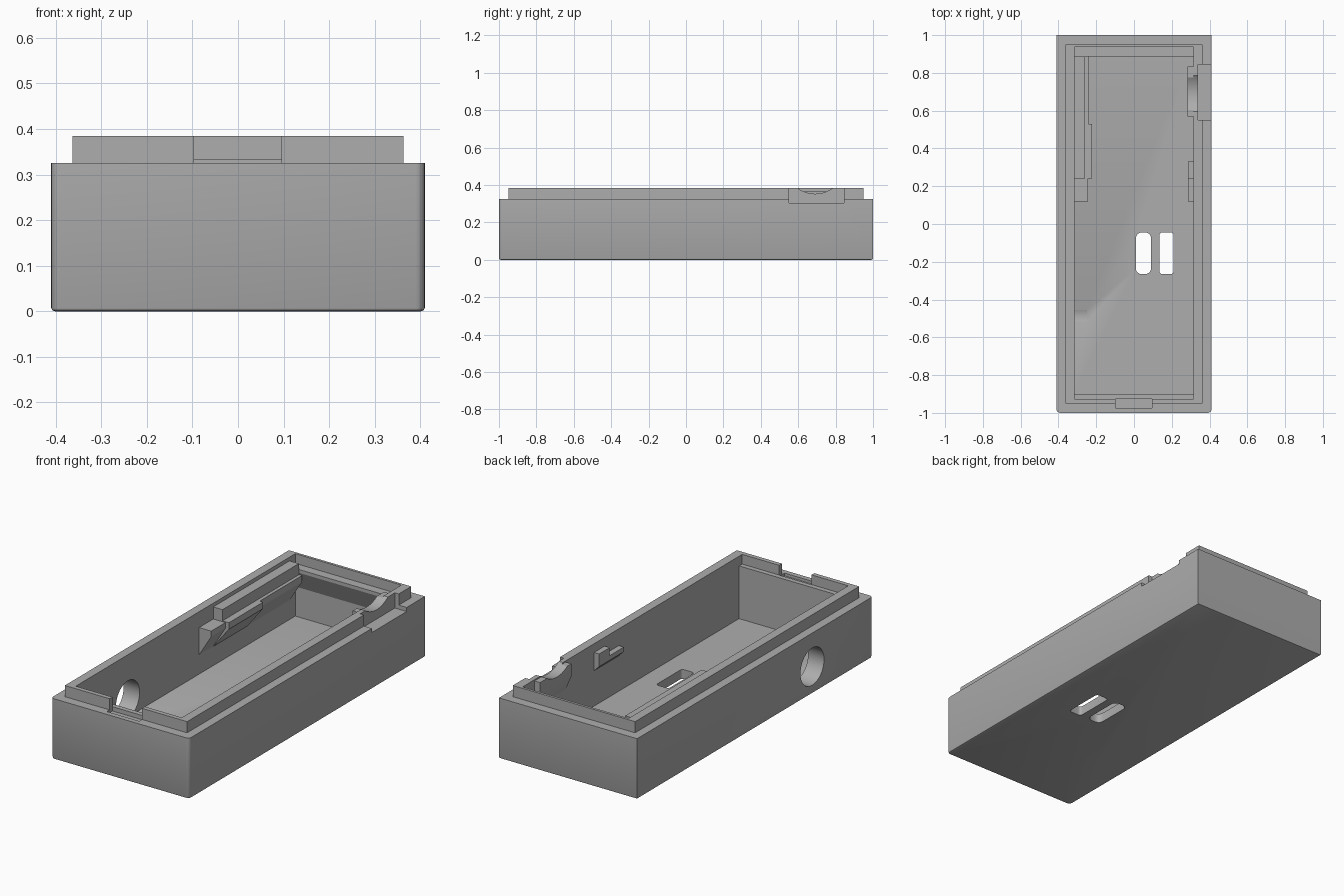
import bpy, bmesh
from mathutils import Vector

old = bpy.data.objects.get("Cube")
if old:
    bpy.data.objects.remove(old, do_unlink=True)

grey = bpy.data.materials.new("plain grey")
grey.use_nodes = True
COLOUR = (0.42, 0.42, 0.42, 1)
grey.diffuse_color = COLOUR
for node in grey.node_tree.nodes:
    if node.type == 'BSDF_PRINCIPLED':
        node.inputs["Base Color"].default_value = COLOUR
        node.inputs["Roughness"].default_value = 0.7


def finish(name, bm):
    bmesh.ops.recalc_face_normals(bm, faces=bm.faces)
    mesh = bpy.data.meshes.new(name)
    bm.to_mesh(mesh)
    bm.free()
    mesh.materials.append(grey)
    obj = bpy.data.objects.new(name, mesh)
    bpy.context.collection.objects.link(obj)
    return obj


def box(name, x, y, z, radius=0, pick=None):
    """Box from ranges; edges accepted by pick(a, b) get rounded."""
    bm = bmesh.new()
    bmesh.ops.create_cube(bm, size=1)
    for v in bm.verts:
        v.co = Vector([r[0] if c < 0 else r[1] for c, r in zip(v.co, (x, y, z))])
    if radius:
        edges = [e for e in bm.edges if pick(e.verts[0].co, e.verts[1].co)]
        bmesh.ops.bevel(bm, geom=edges, offset=radius, segments=5,
                        affect='EDGES', profile=0.5)
    return finish(name, bm)


def prism(name, profile, lo, hi, axis="y"):
    """Extrude a profile: (x, z) points along y, or (y, z) points along x."""
    bm = bmesh.new()
    put = (lambda a, b, t: (a, t, b)) if axis == "y" else (lambda a, b, t: (t, a, b))
    face = bm.faces.new([bm.verts.new(put(a, b, lo)) for a, b in profile])
    out = bmesh.ops.extrude_face_region(bm, geom=[face])
    move = (0, hi - lo, 0) if axis == "y" else (hi - lo, 0, 0)
    bmesh.ops.translate(bm, vec=move,
                        verts=[g for g in out["geom"] if isinstance(g, bmesh.types.BMVert)])
    return finish(name, bm)


def rod(name, x, y, z, radius):
    """Cylinder along x."""
    bpy.ops.mesh.primitive_cylinder_add(vertices=64, radius=radius, depth=x[1] - x[0],
                                        location=(sum(x) / 2, y, z), rotation=(0, 1.570796, 0))
    obj = bpy.context.object
    obj.name = name
    return obj


def combine(target, tool, operation='DIFFERENCE', keep=False):
    tool.hide_render = True
    mod = target.modifiers.new("cut", 'BOOLEAN')
    mod.operation, mod.solver, mod.object = operation, 'EXACT', tool
    bpy.context.view_layer.objects.active = target
    bpy.ops.object.modifier_apply(modifier=mod.name)
    if not keep:
        bpy.data.objects.remove(tool, do_unlink=True)


def upright(a, b):
    return abs(a.z - b.z) > 0.01


# Outer tray with rounded front corners, softened underside and raised lip
case = box("case_shell", (-0.41, 0.41), (-1, 1), (0, 0.325), 0.02,
           lambda a, b: upright(a, b) and a.y < 0)
bm = bmesh.new()
bm.from_mesh(case.data)
bmesh.ops.bevel(bm, geom=[e for e in bm.edges if all(v.co.z < 0.001 for v in e.verts)],
                offset=0.008, segments=2, affect='EDGES', profile=0.5)
bm.to_mesh(case.data)
bm.free()
combine(case, box("lip", (-0.363, 0.363), (-0.95, 0.95), (0.2, 0.385)), 'UNION')

# Cavity, leaving a step at the front
combine(case, box("lower_cavity", (-0.315, 0.315), (-0.9, 0.936), (0.05, 0.36)))
combine(case, box("upper_cavity", (-0.315, 0.315), (-0.926, 0.936), (0.333, 0.5)))

# Front notch and side recess
combine(case, box("front_notch", (-0.097, 0.095), (-0.973, -0.926), (0.31, 0.5)))
combine(case, box("side_recess", (0.34, 0.5), (0.55, 0.845), (0.303, 0.5)))

# Round side opening and two floor slots
combine(case, rod("side_hole", (-0.5, -0.25), -0.485, 0.145, 0.1))
for x, r in (((0.01, 0.09), 0.03), ((0.135, 0.21), 0.015)):
    combine(case, box("floor_slot", x, (-0.265, -0.045), (-0.1, 0.2), r, upright))

# Cable cradle on the left wall, dished together with the wall
cradle = prism("cable_cradle",
               [(0.32, 0.378), (0.282, 0.378), (0.282, 0.31), (0.32, 0.22)], 0.57, 0.835)
dish = rod("dish_cutter", (0.25, 0.36), 0.69, 0.513, 0.16)
combine(cradle, dish, keep=True)
combine(case, dish)

# Sloped ledge under the back lip
prism("back_ledge", [(0.94, 0.333), (0.888, 0.333), (0.888, 0.315), (0.94, 0.2)],
      -0.317, 0.317, "x")


def bracket(name, wall, edge, top, low, y):
    """Wall bracket with a sloped underside."""
    prism(name, [(wall, top), (edge, top), (edge, 0.27), (wall, low)], *y)


# Rail and its brackets on the right wall
box("rail_top", (-0.32, -0.26), (0.24, 0.887), (0.28, 0.365))
bracket("rail_front_bracket", -0.32, -0.243, 0.3, 0.146, (0.12, 0.24))
bracket("rail_wide_bracket", -0.32, -0.222, 0.305, 0.146, (0.24, 0.53))
bracket("rail_back_bracket", -0.32, -0.242, 0.305, 0.146, (0.53, 0.889))

# Small stepped stop on the left wall
bracket("stop_low", 0.32, 0.285, 0.295, 0.235, (0.12, 0.24))
bracket("stop_high", 0.32, 0.285, 0.338, 0.235, (0.24, 0.33))

# Smooth the rounded edges only
for obj in (case, cradle):
    bpy.ops.object.select_all(action='DESELECT')
    obj.select_set(True)
    bpy.context.view_layer.objects.active = obj
    bpy.ops.object.shade_smooth_by_angle(angle=0.5)
